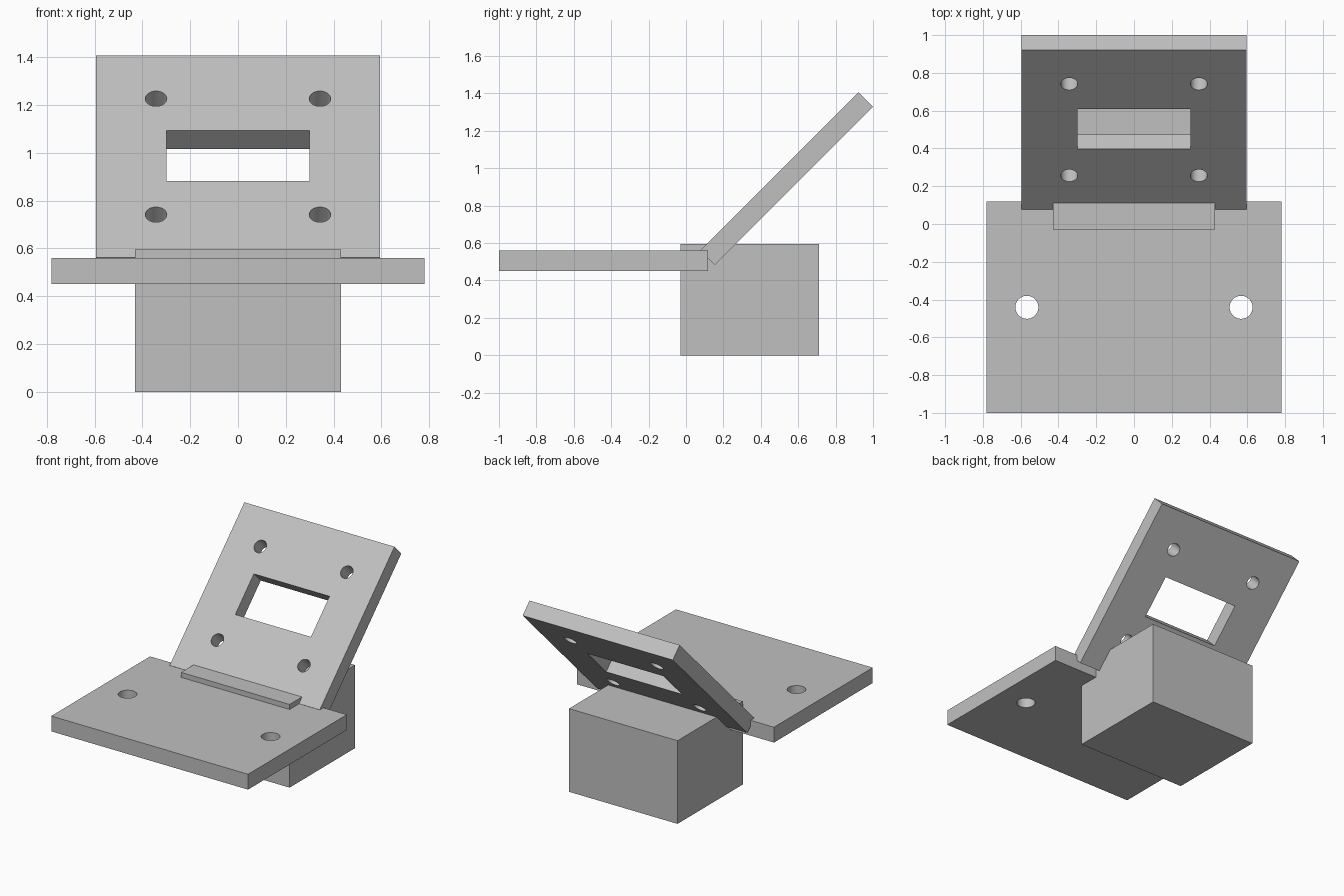
import bpy
import bmesh
import math
from mathutils import Matrix, Vector

cube = bpy.data.objects.get("Cube")
if cube:
    bpy.data.objects.remove(cube, do_unlink=True)

# Single plain grey
grey = bpy.data.materials.new("plain grey")
grey.use_nodes = True
colour = (0.53, 0.53, 0.53, 1)
grey.diffuse_color = colour
grey.node_tree.nodes["Principled BSDF"].inputs["Base Color"].default_value = colour


def new_object(name, bm, place):
    mesh = bpy.data.meshes.new(name)
    bm.to_mesh(mesh)
    bm.free()
    mesh.materials.append(grey)
    obj = bpy.data.objects.new(name, mesh)
    obj.matrix_world = place
    bpy.context.collection.objects.link(obj)
    return obj


def box(name, size, place):
    bm = bmesh.new()
    bmesh.ops.create_cube(bm, size=1)
    bmesh.ops.scale(bm, vec=Vector(size), verts=bm.verts)
    return new_object(name, bm, place)


def cylinder(name, radius, place):
    bm = bmesh.new()
    bmesh.ops.create_cone(bm, cap_ends=True, segments=40,
                          radius1=radius, radius2=radius, depth=0.4)
    return new_object(name, bm, place)


def cut(target, cutters):
    bpy.context.view_layer.update()
    bpy.context.view_layer.objects.active = target
    for cutter in cutters:
        mod = target.modifiers.new("opening", "BOOLEAN")
        mod.operation = "DIFFERENCE"
        mod.solver = "EXACT"
        mod.object = cutter
        bpy.ops.object.modifier_apply(modifier=mod.name)
        bpy.data.objects.remove(cutter, do_unlink=True)
    bpy.ops.object.select_all(action="DESELECT")
    target.select_set(True)
    bpy.ops.object.shade_smooth_by_angle(angle=math.radians(30))


THICK = 0.11

# Support block
box("support_block", (0.86, 0.74, 0.596), Matrix.Translation((0, 0.34, 0.298)))

# Flat base plate with two mounting holes
base_place = Matrix.Translation((0, -0.441, 0.505))
base = box("base_plate", (1.56, 1.118, THICK), base_place)
cut(base, [cylinder("base_hole_cutter", 0.061, base_place @ Matrix.Translation((x, 0, 0)))
           for x in (-0.567, 0.567)])

# Tilted panel with a central window and four screw holes
tilt = Matrix.Translation((0, 0.538, 0.945)) @ Matrix.Rotation(math.radians(45), 4, "X")
panel = box("tilted_panel", (1.19, 1.196, THICK), tilt)
cutters = [box("window_cutter", (0.6, 0.298, 0.4), tilt @ Matrix.Translation((0, 0.005, 0)))]
for x in (-0.343, 0.343):
    for y in (-0.343, 0.343):
        cutters.append(cylinder("screw_hole_cutter", 0.045, tilt @ Matrix.Translation((x, y, 0))))
cut(panel, cutters)
